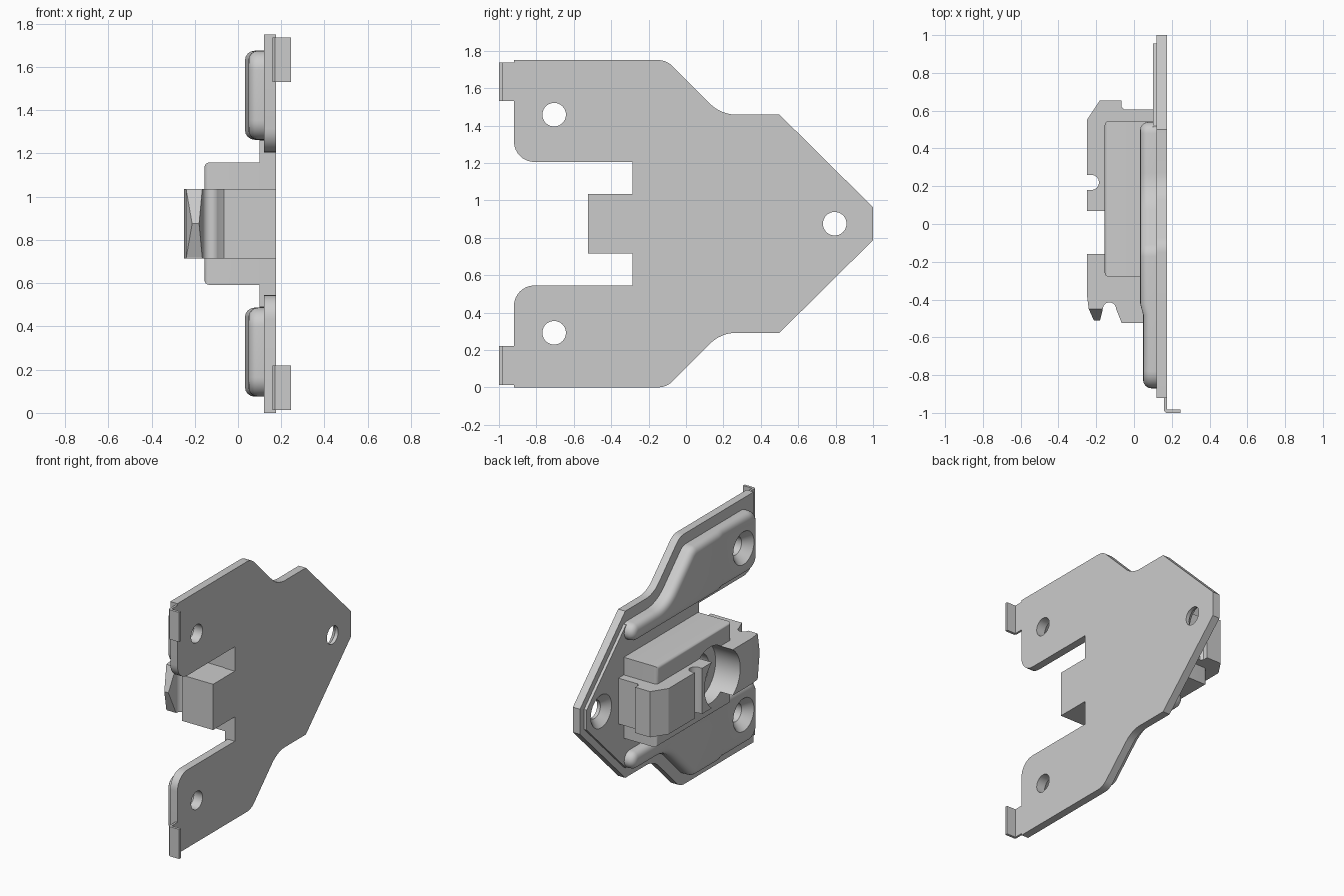
import bpy, bmesh
from math import sin, cos, radians, pi
from mathutils import Vector

if "Cube" in bpy.data.objects:
    bpy.data.objects.remove(bpy.data.objects["Cube"])

C = 0.875  # mirror height of the whole part


def arc(cx, cy, r, a0, a1, n=8):
    return [(cx + r * cos(radians(a0 + (a1 - a0) * i / n)),
             cy + r * sin(radians(a0 + (a1 - a0) * i / n))) for i in range(n + 1)]


def mirrored(half):
    return half + [(u, -v) for u, v in reversed(half)]


def finish(name, bm):
    bmesh.ops.recalc_face_normals(bm, faces=bm.faces)
    me = bpy.data.meshes.new(name)
    bm.to_mesh(me)
    bm.free()
    ob = bpy.data.objects.new(name, me)
    bpy.context.collection.objects.link(ob)
    return ob


def prism(pts, lo, hi, axis='x'):
    """Extrude a profile: (y, h) along x, or (x, y) along z."""
    bm = bmesh.new()
    def put(t):
        return [bm.verts.new((t, u, C + v) if axis == 'x' else (u, v, C + t)) for u, v in pts]
    a, b = put(lo), put(hi)
    bm.faces.new(a)
    bm.faces.new(b)
    for i in range(len(a)):
        j = (i + 1) % len(a)
        bm.faces.new((a[i], a[j], b[j], b[i]))
    bmesh.ops.recalc_face_normals(bm, faces=bm.faces)
    return bm


def lathe_cutter(y, h, rings, n=40):
    """Stepped round cutter along x from (x, radius) rings."""
    bm = bmesh.new()
    loops = [[bm.verts.new((x, y + r * cos(2 * pi * i / n), C + h + r * sin(2 * pi * i / n)))
              for i in range(n)] for x, r in rings]
    bm.faces.new(loops[0])
    bm.faces.new(loops[-1])
    for a, b in zip(loops, loops[1:]):
        for i in range(n):
            j = (i + 1) % n
            bm.faces.new((a[i], a[j], b[j], b[i]))
    ob = finish("cutter", bm)
    ob.hide_render = True
    return ob


def activate(ob):
    bpy.ops.object.select_all(action='DESELECT')
    ob.select_set(True)
    bpy.context.view_layer.objects.active = ob


def boolean(ob, other, op='DIFFERENCE'):
    activate(ob)
    m = ob.modifiers.new("bool", 'BOOLEAN')
    m.operation, m.object, m.solver = op, other, 'EXACT'
    bpy.ops.object.modifier_apply(modifier=m.name)


def round_edges(bm, pick, width, segments=4):
    es = [e for e in bm.edges if pick(e)]
    bmesh.ops.bevel(bm, geom=es, offset=width, segments=segments, profile=0.5,
                    affect='EDGES', clamp_overlap=True)


# Flat base plate
half = ([(1, 0.088), (0.5, 0.583)] + arc(0.27, 0.783, 0.2, -90, -135)
        + arc(-0.15, 0.765, 0.11, 45, 90) + [(-0.92, 0.875)]
        + arc(-0.81, 0.44, 0.11, 180, 270)
        + [(-0.285, 0.33), (-0.285, 0.16)])
plate = finish("base_plate", prism(mirrored(half), 0.12, 0.175))

# Raised inner layer between the arms
layer = finish("inner_layer", prism(
    mirrored([(0.955, 0.07), (0.52, 0.5), (0.3, 0.48), (-0.285, 0.385)]), 0.1, 0.13))

# Embossed, rounded pads on both arms
pad_half = (arc(0.48, 0.448, 0.06, -90, 90, 12) + arc(0.27, 0.783, 0.275, -90, -135)
            + arc(-0.172, 0.71, 0.09, 45, 90) + arc(-0.78, 0.71, 0.09, 90, 180)
            + arc(-0.78, 0.478, 0.09, 180, 270))
pads = []
for side, s in (("upper", 1), ("lower", -1)):
    bm = prism([(u, v * s) for u, v in pad_half], 0.032, 0.125)
    round_edges(bm, lambda e: all(v.co.x < 0.04 for v in e.verts), 0.045)
    for y in (-0.42, -0.48):
        bmesh.ops.bisect_plane(bm, geom=bm.verts[:] + bm.edges[:] + bm.faces[:],
                               plane_co=(0, y, 0), plane_no=(0, 1, 0))
    for v in bm.verts:  # slightly lower end around the screw hole
        if v.co.y < -0.46 and v.co.x < 0.1:
            v.co.x += 0.016
    pads.append(finish(side + "_pad", bm))

# Countersunk screw holes
for pad, h in zip(pads, (0.583, -0.583)):
    cut = lathe_cutter(-0.705, h, [(-0.1, 0.115), (0.048, 0.115), (0.108, 0.063), (0.3, 0.063)])
    boolean(pad, cut)
    boolean(plate, cut)
    bpy.data.objects.remove(cut)
cut = lathe_cutter(0.795, 0, [(0, 0.115), (0.1, 0.115), (0.15, 0.063), (0.3, 0.063)])
boolean(layer, cut)
boolean(plate, cut)
bpy.data.objects.remove(cut)

# Bent lips at the front edge
for side, s in (("upper", 1), ("lower", -1)):
    lip = [(0.175, -0.915), (0.16, -0.915), (0.16, -0.99), (0.17, -1),
           (0.245, -1), (0.245, -0.982), (0.175, -0.982)]
    finish(side + "_lip", prism(lip, 0.655 * s, 0.862 * s, 'z'))

# Central clip block: side profile with slot, hook notch and chamfer
profile = ([(-0.18, 0.655), (-0.25, 0.55), (-0.25, 0.26)] + arc(-0.225, 0.22, 0.04, 90, -90)
           + [(-0.25, 0.18), (-0.25, -0.37), (-0.24, -0.45)]
           + arc(-0.13, -0.45, 0.035, 180, 0, 12)
           + [(-0.065, -0.525), (0.175, -0.525), (0.175, -0.285), (0.11, -0.285),
              (0.11, 0.605), (-0.05, 0.605), (-0.065, 0.62), (-0.065, 0.655)])
block = finish("clip_block", prism(profile, -0.16, 0.16, 'z'))

# Wider housing around the block
bm = prism([(-0.155, -0.28), (0.11, -0.28), (0.11, 0.545), (-0.155, 0.545)], -0.283, 0.283, 'z')
round_edges(bm, lambda e: all(v.co.x < 0 for v in e.verts), 0.022)
housing = finish("housing", bm)
boolean(block, housing, 'UNION')
bpy.data.objects.remove(housing)

# Stepped round bore in the block
cut = lathe_cutter(-0.045, 0, [(-0.4, 0.197), (-0.06, 0.197), (-0.06, 0.12), (0.04, 0.12)], 56)
boolean(block, cut)
bpy.data.objects.remove(cut)

# Pointed hook tip
bm = bmesh.new()
for x in (-0.24, -0.165):
    for h in (-0.16, 0.16):
        bm.verts.new((x, -0.449, C + h))
for x in (-0.212, -0.18):
    bm.verts.new((x, -0.512, C))
bmesh.ops.convex_hull(bm, input=bm.verts[:])
finish("hook_tip", bm)

# Smooth curved areas, keep edges sharp
for ob in list(bpy.context.collection.objects):
    activate(ob)
    bpy.ops.object.shade_smooth_by_angle(angle=radians(32))
